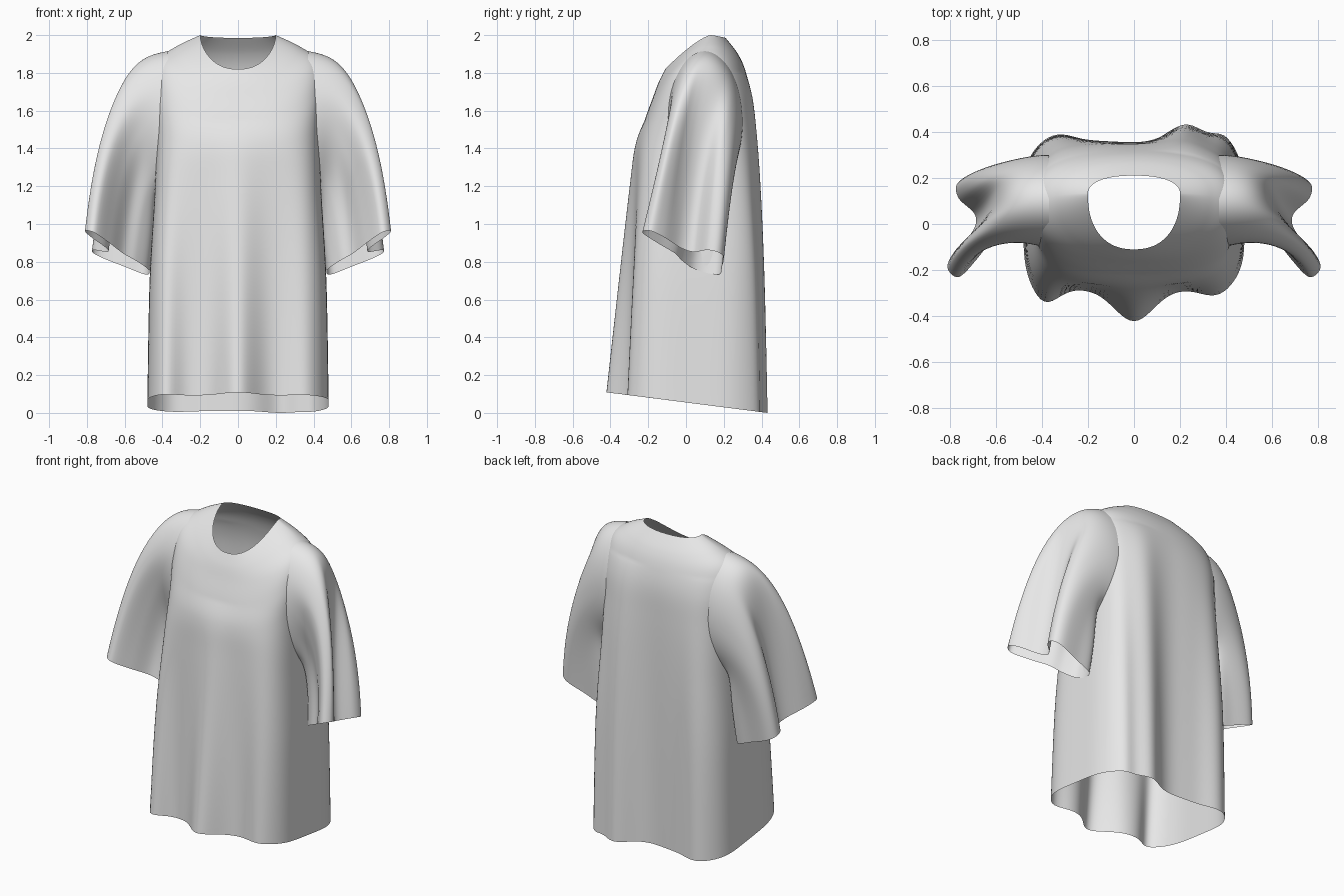
import bpy, bmesh, math
from mathutils import Vector

cube = bpy.data.objects.get("Cube")
if cube:
    bpy.data.objects.remove(cube)

cloth = bpy.data.materials.new("light_grey_cloth")
cloth.use_nodes = True
cloth.diffuse_color = (0.8, 0.8, 0.8, 1)
cloth.node_tree.nodes["Principled BSDF"].inputs["Base Color"].default_value = (0.8, 0.8, 0.8, 1)


def spline(points, t, closed=False):
    """Catmull-Rom sample, t runs from 0 to 1."""
    n = len(points)
    u = t * (n if closed else n - 1)
    i = int(u) if closed else min(int(u), n - 2)
    f = u - i

    def at(k):
        return Vector(points[k % n] if closed else points[max(0, min(n - 1, k))])
    a, b, c, d = at(i - 1), at(i), at(i + 1), at(i + 2)
    return b + (c - a) * (f / 2) + (a * 2 - b * 5 + c * 4 - d) * (f * f / 2) \
        + (b * 3 - a - c * 3 + d) * (f ** 3 / 2)


def loft(name, rings, flip=False, cut=None):
    """Open tube through closed rings, optionally without the faces that cut() picks."""
    bm = bmesh.new()
    rows = [[bm.verts.new(p) for p in ring] for ring in rings]
    for low, high in zip(rows, rows[1:]):
        for j in range(len(low)):
            k = (j + 1) % len(low)
            quad = [low[j], low[k], high[k], high[j]]
            face = bm.faces.new(quad[::-1] if flip else quad)
            face.smooth = True
    if cut:
        hole = [f for f in bm.faces if cut(f.calc_center_median())]
        bmesh.ops.delete(bm, geom=hole, context='FACES')
    mesh = bpy.data.meshes.new(name)
    bm.to_mesh(mesh)
    bm.free()
    mesh.materials.append(cloth)
    obj = bpy.data.objects.new(name, mesh)
    bpy.context.collection.objects.link(obj)
    return obj


def bump(x, centre, width):
    return math.exp(-((x - centre) / width) ** 2)


# Torso levels: front z, front y, side z, half width, side y, back z, back y, boxiness, sag
LEVELS = [
    (0.092, -0.285, 0.05, 0.48, 0.04, 0.01, 0.355, 4.6, 1.0),
    (0.70, -0.275, 0.70, 0.468, 0.05, 0.70, 0.36, 4.4, 1.0),
    (1.20, -0.265, 1.20, 0.44, 0.06, 1.20, 0.36, 3.8, 1.0),
    (1.42, -0.255, 1.50, 0.435, 0.08, 1.50, 0.355, 3.2, 1.5),
    (1.56, -0.215, 1.72, 0.45, 0.09, 1.68, 0.345, 2.7, 2.0),
    (1.67, -0.175, 1.86, 0.43, 0.10, 1.81, 0.315, 2.4, 2.0),
    (1.75, -0.145, 1.938, 0.33, 0.12, 1.90, 0.275, 2.3, 1.7),
    (1.82, -0.11, 2.0, 0.20, 0.13, 1.985, 0.21, 2.3, 1.35),
]


def torso_ring(t, count=180):
    zf, yf, zs, half, ys, zb, yb, box, sag = spline(LEVELS, t)
    ring = []
    for j in range(count):
        a = math.tau * j / count
        c, s = math.cos(a), math.sin(a)
        r = (abs(c) ** box + abs(s) ** box) ** (-1 / box)
        x, depth = half * c * r, abs(s * r)
        y = ys + ((yf if s < 0 else yb) - ys) * depth
        z = zs + ((zf if s < 0 else zb) - zs) * depth ** sag
        # Hanging folds, deepest at the hem
        if s < 0:
            fade = max(0, 1 - z / 1.55)
            fold = -(0.145 * bump(x, 0, 0.12) + 0.05 * bump(x, 0.37, 0.10)
                     + 0.10 * bump(x, -0.40, 0.09))
        else:
            fade = max(0, 1 - z / 1.8) ** 0.6
            fold = (0.08 * bump(x, 0.23, 0.11) + 0.06 * bump(x, 0.40, 0.07)
                    + 0.05 * bump(x, -0.35, 0.12) - 0.01 * bump(x, 0, 0.1))
        fold *= depth * fade
        ring.append((x, y + fold, z - 0.13 * fold * fade))
    return ring


def in_armhole(p):
    return abs(p.x) > 0.36 and ((p.y - 0.10) / 0.175) ** 2 + ((p.z - 1.53) / 0.33) ** 2 < 1


loft("shirt_body", [torso_ring(i / 70) for i in range(71)], cut=in_armhole)

# Cuff outline seen from above, from the inside of the arm round the front
CUFF = [(0.47, 0.12), (0.48, 0.04), (0.54, -0.02), (0.61, -0.06), (0.68, -0.15),
        (0.76, -0.23), (0.81, -0.19), (0.78, -0.12), (0.70, -0.03), (0.69, 0.04),
        (0.76, 0.11), (0.77, 0.17), (0.72, 0.20), (0.60, 0.19), (0.50, 0.18)]


def sleeve_rings(side, count=90, steps=36):
    strands = []
    for j in range(count):
        a = math.tau * j / count
        c, s = math.cos(a), math.sin(a)
        start = Vector((0.37 + 0.04 * max(0, c), 0.10 - 0.20 * s, 1.54 - 0.375 * c))
        x, y = spline(CUFF, j / count, closed=True)
        end = Vector((x, y, 0.575 + 0.417 * x - 0.27 * y))
        reach = (start.z - end.z) / 0.94
        # Each strand leaves the shoulder sideways and then hangs
        c1 = start + Vector((0.21, 0, -0.035)) * reach ** 2
        c2 = end + Vector((-0.09, 0.08 + 0.14 * max(0, s), 0.80)) * reach
        strands.append([start, c1, c2, end])
    rings = []
    for i in range(steps + 1):
        t = i / steps
        u = 1 - t
        ring = []
        for p, q, r, e in strands:
            v = p * u ** 3 + q * (3 * u * u * t) + r * (3 * u * t * t) + e * t ** 3
            ring.append((v.x * side, v.y, v.z))
        rings.append(ring)
    return rings


for label, side in (("left", 1), ("right", -1)):
    loft(label + "_sleeve", sleeve_rings(side), flip=side > 0)
